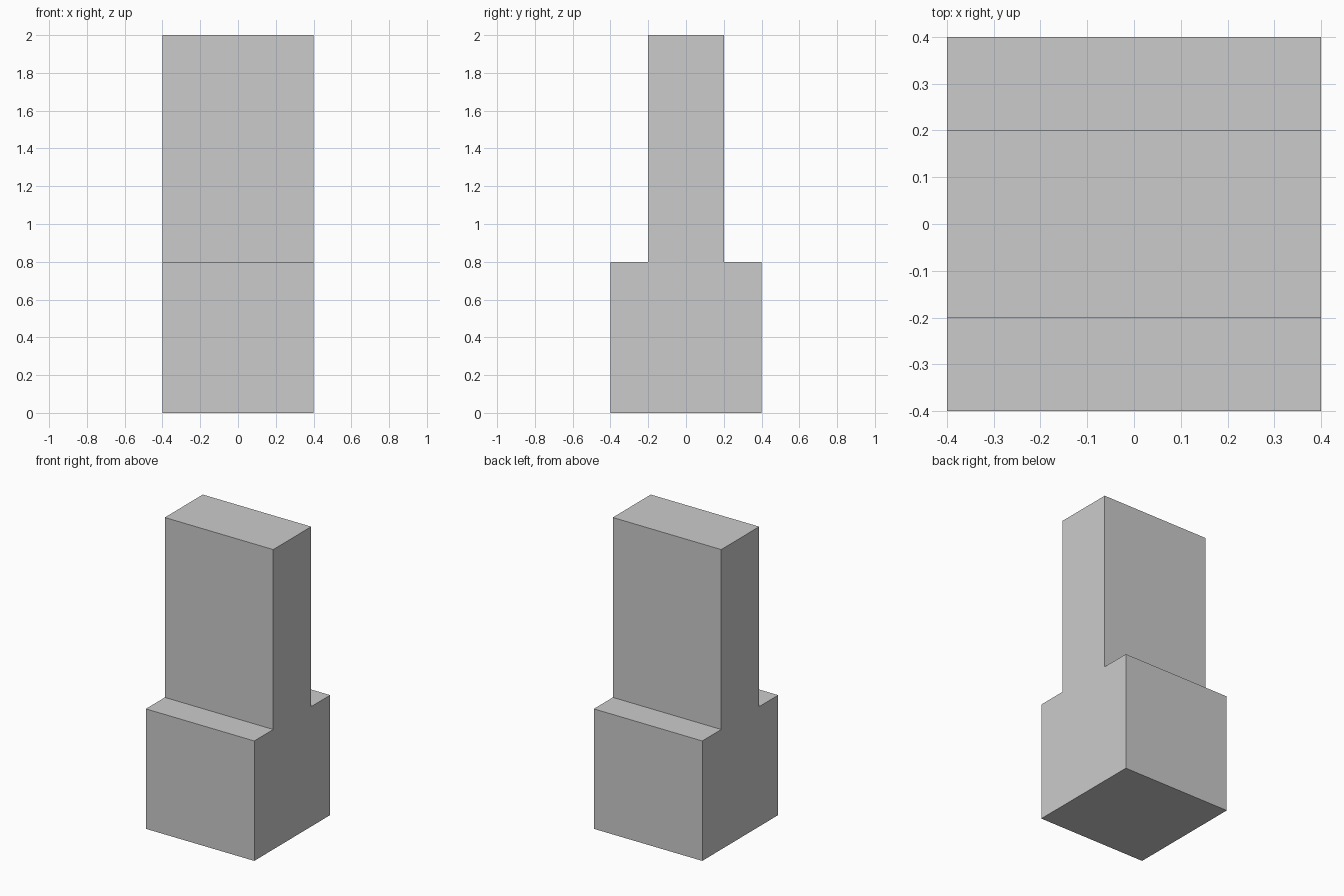
import bpy
import bmesh

if "Cube" in bpy.data.objects:
    bpy.data.objects.remove(bpy.data.objects["Cube"])

HALF_WIDTH = 0.4

# Stepped block: inverted-T side profile (y, z), mirrored about y = 0
half = [(0.4, 0.0), (0.4, 0.8), (0.2, 0.8), (0.2, 2.0)]
profile = half + [(-y, z) for y, z in reversed(half)]

bm = bmesh.new()
face = bm.faces.new([bm.verts.new((-HALF_WIDTH, y, z)) for y, z in profile])

# Extrude the profile across the full width
result = bmesh.ops.extrude_face_region(bm, geom=[face], use_keep_orig=True)
moved = [g for g in result["geom"] if isinstance(g, bmesh.types.BMVert)]
bmesh.ops.translate(bm, verts=moved, vec=(2 * HALF_WIDTH, 0, 0))
bmesh.ops.recalc_face_normals(bm, faces=bm.faces)

mesh = bpy.data.meshes.new("stepped_block")
bm.to_mesh(mesh)
bm.free()
bpy.context.collection.objects.link(bpy.data.objects.new("stepped_block", mesh))
